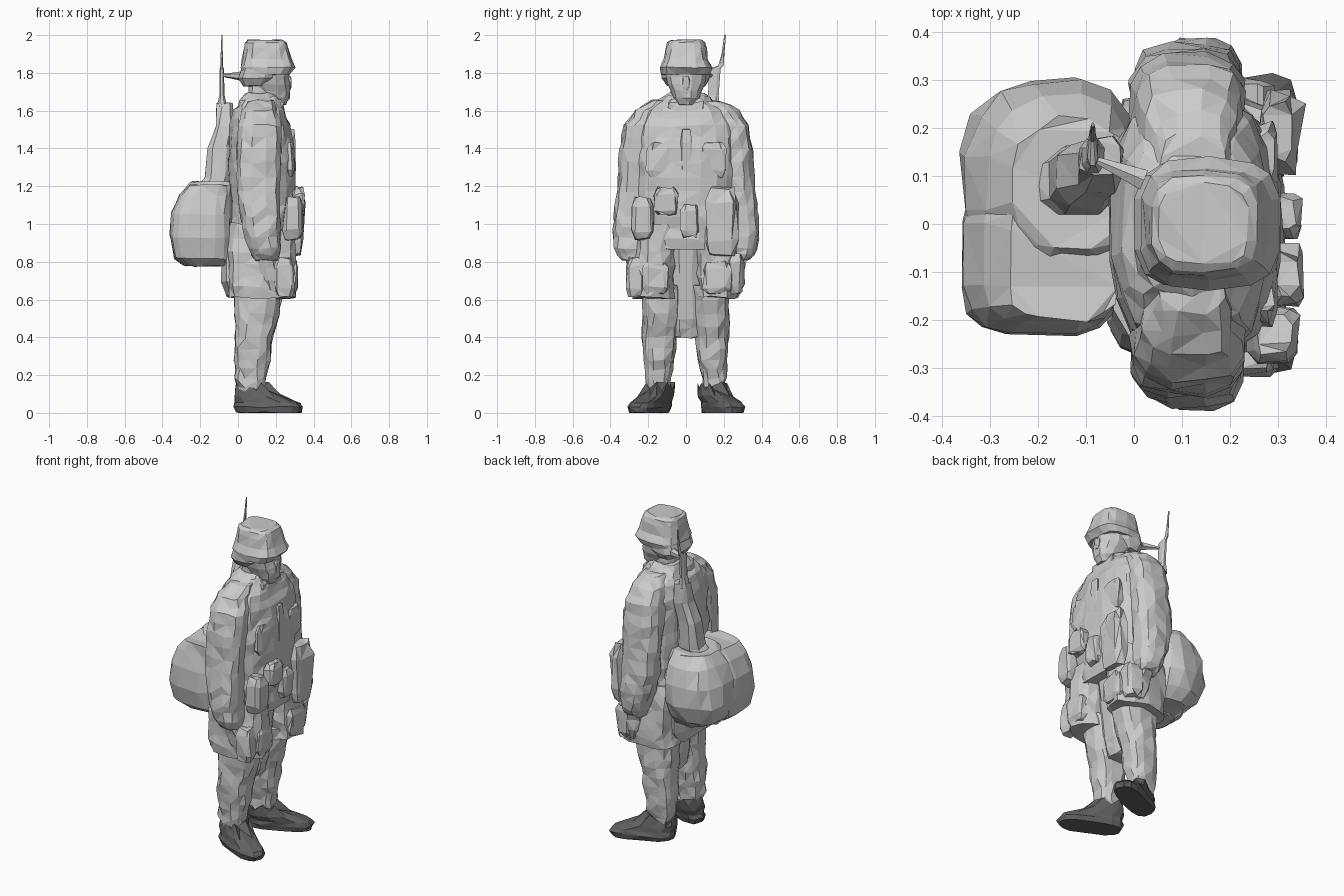
import bpy, bmesh, math, random
from mathutils import Vector, Matrix

if "Cube" in bpy.data.objects:
    bpy.data.objects.remove(bpy.data.objects["Cube"])

random.seed(7)
boot_mat = bpy.data.materials.new("dark_leather")
boot_mat.diffuse_color = (0.12, 0.12, 0.12, 1)
boot_mat.use_nodes = True
boot_mat.node_tree.nodes["Principled BSDF"].inputs["Base Color"].default_value = boot_mat.diffuse_color


def finish(name, bm, mat=None):
    bmesh.ops.recalc_face_normals(bm, faces=bm.faces)
    bmesh.ops.triangulate(bm, faces=bm.faces)
    me = bpy.data.meshes.new(name)
    bm.to_mesh(me)
    bm.free()
    ob = bpy.data.objects.new(name, me)
    bpy.context.collection.objects.link(ob)
    if mat:
        me.materials.append(mat)
    return ob


def loft(name, secs, n=12, power=2.4, jit=0.008, turn=0, sub=2, zigzag=0, mat=None):
    """Skin of stacked oval rings; each section is (z, xmin, xmax, ymin, ymax)."""
    rings = []
    for a, b in zip(secs, secs[1:]):
        for k in range(sub):
            rings.append([p + (q - p) * k / sub for p, q in zip(a, b)])
    rings.append(list(secs[-1]))
    bm = bmesh.new()
    rows = []
    for i, (z, x0, x1, y0, y1) in enumerate(rings):
        row = []
        for k in range(n):
            t = math.tau * (k + 0.5) / n
            c, s = math.cos(t), math.sin(t)
            v = Vector(((x1 - x0) / 2 * math.copysign(abs(c) ** (2 / power), c),
                        (y1 - y0) / 2 * math.copysign(abs(s) ** (2 / power), s), 0))
            v = Matrix.Rotation(turn, 3, 'Z') @ v
            v += Vector(((x0 + x1) / 2, (y0 + y1) / 2, z))
            v += Vector([random.uniform(-jit, jit) for _ in range(3)])
            if i == len(rings) - 1:
                v.z += zigzag * (-1) ** k
            v.z = max(v.z, 0)
            row.append(bm.verts.new(v))
        rows.append(row)
    for a, b in zip(rows, rows[1:]):
        for k in range(n):
            m = (k + 1) % n
            bm.faces.new((a[k], a[m], b[m], b[k]))
    bm.faces.new(rows[0][::-1])
    bm.faces.new(rows[-1])
    return finish(name, bm, mat)


def chunk(name, x, y, z, jit=0.008):
    """Small rough pouch or pad filling the given x, y and z ranges."""
    dx, dy, dz = (x[1] - x[0]) * .15, (y[1] - y[0]) * .15, (z[1] - z[0]) * .2
    small = (x[0] + dx, x[1] - dx, y[0] + dy, y[1] - dy)
    full = (x[0], x[1], y[0], y[1])
    return loft(name, [(z[0], *small), (z[0] + dz, *full), (z[1] - dz, *full), (z[1], *small)],
                n=8, power=4, jit=jit, sub=1)


def side(s, secs):
    """Mirror section y ranges to the chosen side."""
    return [(z, a, b, *sorted((s * c, s * d))) for z, a, b, c, d in secs]


def fuse(target, parts):
    """Merge overlapping parts into one skin without hidden inner faces."""
    for p in parts:
        mod = target.modifiers.new("fuse", 'BOOLEAN')
        mod.operation, mod.solver, mod.object = 'UNION', 'EXACT', p
        mod.use_self = True
    bpy.context.view_layer.update()
    me = bpy.data.meshes.new_from_object(
        target.evaluated_get(bpy.context.evaluated_depsgraph_get()))
    target.modifiers.clear()
    target.data = me
    for p in parts:
        bpy.data.objects.remove(p)


body_parts = []
for s, tag in ((1, "left"), (-1, "right")):
    # Boots, toes turned outward, with a jagged top edge
    loft(tag + "_boot", side(s, [(0, -.02, .345, .125, .265), (.03, -.03, .355, .115, .275),
                                 (.055, -.025, .335, .115, .26), (.09, -.02, .24, .085, .235),
                                 (.14, -.01, .165, .07, .205)]),
         n=14, power=2.9, jit=.005, turn=s * .42, sub=1, zigzag=.02, mat=boot_mat)
    # Trouser legs
    body_parts.append(loft(tag + "_leg", side(s, [
        (.09, 0, .14, .085, .2), (.18, -.015, .15, .08, .21), (.28, -.018, .17, .06, .225),
        (.4, -.018, .185, .05, .23), (.52, -.018, .22, .03, .23), (.68, -.02, .24, .02, .23)]),
        jit=.008, power=2.7))
    # Coat skirt halves, leaving the front open
    body_parts.append(loft(tag + "_coat_skirt", side(s, [
        (.61, -.05, .3, .06, .28), (.72, -.05, .305, .055, .29), (.85, -.05, .305, .055, .28),
        (1.0, -.04, .30, .03, .26)]), n=14, power=2.7, jit=.01))
    # Sleeve hanging from the shoulder
    body_parts.append(loft(tag + "_arm", side(s, [
        (.81, .09, .21, .23, .34), (.87, .06, .225, .2, .38), (.98, .02, .23, .2, .388),
        (1.1, .0, .225, .2, .378), (1.25, -.01, .225, .19, .362), (1.4, -.01, .23, .17, .352),
        (1.52, .0, .23, .14, .33), (1.6, .02, .21, .1, .28), (1.65, .05, .19, .06, .19)]),
        jit=.008, power=2.6))
    # Hand
    loft(tag + "_hand", side(s, [(.64, .15, .22, .23, .285), (.70, .12, .25, .22, .305),
                                 (.77, .11, .23, .22, .31), (.84, .1, .2, .25, .325)]),
         n=8, jit=.008, sub=1)
    # Coat details repeated on both sides
    for nm, x, y, z in (("chest_pocket", (.25, .295), (.07, .21), (1.25, 1.43)),
                        ("skirt_flap", (.26, .315), (.09, .24), (.63, .8)),
                        ("collar_flap", (.17, .24), (.02, .1), (1.58, 1.66))):
        chunk(tag + "_" + nm, x, sorted((s * y[0], s * y[1])), z)

# Seat of the trousers between the legs, and the back of the coat
body_parts += [
    loft("trouser_seat", [(.40, .02, .16, -.08, .08), (.5, .0, .19, -.1, .1),
                          (.95, -.02, .24, -.12, .12)], jit=.006),
    chunk("coat_back_panel", (-.085, .06), (-.2, .2), (.62, 1.0))]

# Coat body, fused with sleeves, skirt and trousers
coat = loft("uniform", [(.87, -.05, .295, -.25, .25), (.98, -.05, .305, -.26, .26),
                        (1.1, -.05, .31, -.26, .26), (1.25, -.05, .305, -.27, .27),
                        (1.4, -.05, .297, -.27, .27), (1.52, -.045, .28, -.265, .265),
                        (1.6, -.025, .25, -.22, .22), (1.65, .01, .225, -.15, .15),
                        (1.69, .04, .2, -.1, .1)], n=18, power=2.7, jit=.008)
fuse(coat, body_parts)
chunk("button_strip", (.27, .303), (-.03, .03), (1.15, 1.5), .004)

# Belt equipment at the front
chunk("left_large_pouch", (.26, .35), (.1, .28), (.84, 1.19), .012)
chunk("middle_pouch", (.28, .345), (-.03, .07), (.93, 1.1))
chunk("belt_buckle", (.28, .355), (-.17, -.04), (1.05, 1.19), .01)
chunk("right_pouch", (.24, .345), (-.29, -.17), (.92, 1.14), .01)
chunk("left_hip_case", (.18, .29), (.22, .305), (.63, .84), .01)
chunk("right_hip_case", (.19, .3), (-.315, -.22), (.62, .82), .01)

# Head with neck
head = loft("head", [(1.63, .15, .255, -.045, .045), (1.67, .11, .275, -.07, .07),
                     (1.74, .06, .275, -.1, .1), (1.82, .04, .27, -.115, .115)], n=12, jit=.004)
fuse(head, [loft("neck", [(1.64, .05, .2, -.085, .085), (1.78, .055, .2, -.08, .08)], n=10, sub=1)])
chunk("nose", (.255, .283), (-.02, .02), (1.71, 1.78), .002)

# Helmet: flat crown, flared brim, lower neck guard
helmet = loft("helmet", [(1.79, .02, .275, -.13, .13), (1.83, .012, .305, -.138, .138),
                         (1.87, .02, .285, -.118, .118), (1.93, .03, .27, -.108, .108),
                         (1.96, .035, .26, -.1, .1), (1.974, .05, .24, -.085, .085)],
              n=14, power=3.2, jit=.004, sub=1)
fuse(helmet, [loft("neck_guard", [(1.73, .03, .15, -.105, .105), (1.77, .0, .2, -.13, .13),
                                  (1.83, .02, .22, -.13, .13)], n=12, power=3, jit=.004, sub=1)])

# Large bag on the back, made of two merged lobes
bag = loft("back_bag", [(.78, -.29, -.03, -.16, .05), (.82, -.34, -.03, -.21, .08),
                        (.93, -.36, -.03, -.23, .1), (1.05, -.352, -.03, -.225, .1),
                        (1.15, -.31, -.03, -.21, .09), (1.205, -.26, -.03, -.2, .06)],
           n=16, power=3.8, jit=.006, sub=1)
fuse(bag, [loft("left_lobe", [(.78, -.27, .0, -.1, .2), (.83, -.33, .01, -.12, .26),
                              (.94, -.36, .02, -.12, .3), (1.06, -.35, .02, -.12, .3),
                              (1.16, -.31, .01, -.1, .27), (1.22, -.25, .0, -.06, .22)],
                n=16, power=2.5, jit=.009, sub=1)])

# Slung rifle: broad stock rising to a thin barrel
loft("rifle_stock", [(1.19, -.23, -.03, .01, .15), (1.24, -.175, -.03, .02, .16),
                     (1.4, -.165, -.03, .04, .17), (1.52, -.125, -.02, .06, .18),
                     (1.64, -.11, -.02, .1, .18)], n=8, power=3, jit=.007, sub=1)
loft("rifle_barrel", [(1.62, -.115, -.055, .1, .18), (1.68, -.1, -.07, .115, .175),
                      (1.82, -.098, -.074, .12, .185), (1.84, -.093, -.08, .17, .2),
                      (1.9, -.092, -.08, .188, .204), (2.0, -.088, -.083, .202, .212)],
     n=8, jit=0, sub=1)
# Thin web joining barrel and helmet
bm = bmesh.new()
bmesh.ops.create_cone(bm, cap_ends=True, segments=6, radius1=.025, radius2=.006, depth=.12,
                      matrix=Matrix.Translation((-.035, .115, 1.785))
                      @ Vector((-.12, .05, .005)).to_track_quat('Z', 'Y').to_matrix().to_4x4())
finish("rifle_sling_web", bm)
